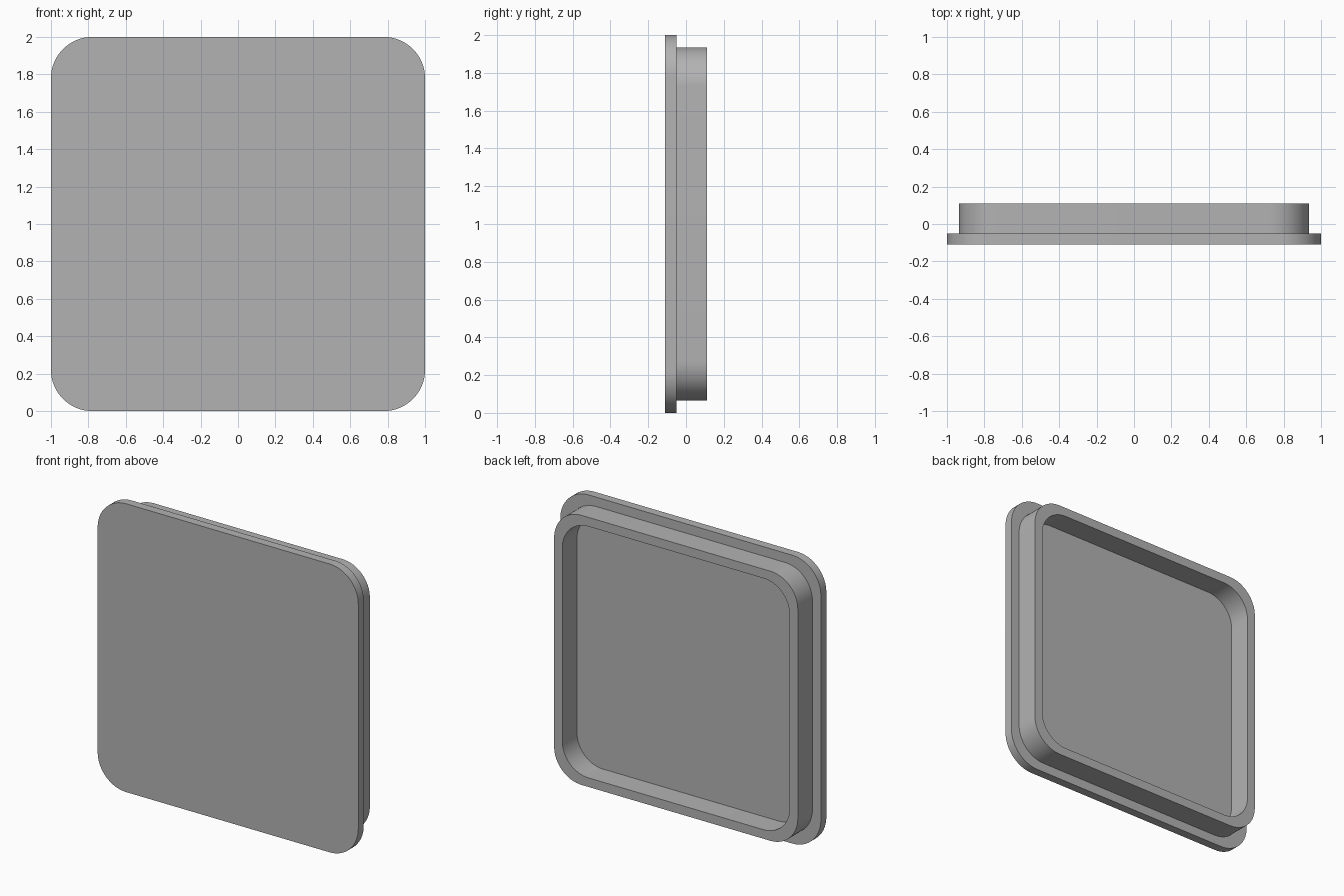
import bpy, bmesh, math

if "Cube" in bpy.data.objects:
    bpy.data.objects.remove(bpy.data.objects["Cube"])

grey = bpy.data.materials.new("grey")
grey.diffuse_color = (0.45, 0.45, 0.45, 1)
grey.use_nodes = True
grey.node_tree.nodes["Principled BSDF"].inputs["Base Color"].default_value = grey.diffuse_color


def rounded_square(half, radius, steps=16):
    """Outline in x and z, centred on z = 1."""
    pts = []
    for corner, (sx, sz) in enumerate([(1, 1), (-1, 1), (-1, -1), (1, -1)]):
        for i in range(steps + 1):
            a = math.pi / 2 * (corner + i / steps)
            pts.append((sx * (half - radius) + radius * math.cos(a),
                        1 + sz * (half - radius) + radius * math.sin(a)))
    return pts


# Closed lid: half size, corner radius and y of each outline, front to pocket floor
rings = [
    (1.0, 0.22, -0.11),     # front of plate
    (1.0, 0.22, -0.05),     # back of plate
    (0.935, 0.21, -0.05),   # foot of rim
    (0.935, 0.21, 0.11),    # outer edge of rim
    (0.872, 0.20, 0.11),    # inner edge of rim
    (0.872, 0.20, -0.05),   # pocket floor
]
bm = bmesh.new()
loops = [[bm.verts.new((x, y, z)) for x, z in rounded_square(half, radius)]
         for half, radius, y in rings]
n = len(loops[0])
for a, b in zip(loops, loops[1:]):
    for i in range(n):
        j = (i + 1) % n
        bm.faces.new((a[i], a[j], b[j], b[i]))
bm.faces.new(loops[0])
bm.faces.new(loops[-1])
bmesh.ops.recalc_face_normals(bm, faces=bm.faces)

mesh = bpy.data.meshes.new("lid")
bm.to_mesh(mesh)
bm.free()
mesh.materials.append(grey)
lid = bpy.data.objects.new("lid", mesh)
bpy.context.collection.objects.link(lid)

# Smooth corners, sharp rims
bpy.context.view_layer.objects.active = lid
lid.select_set(True)
bpy.ops.object.shade_smooth_by_angle(angle=math.radians(30))
